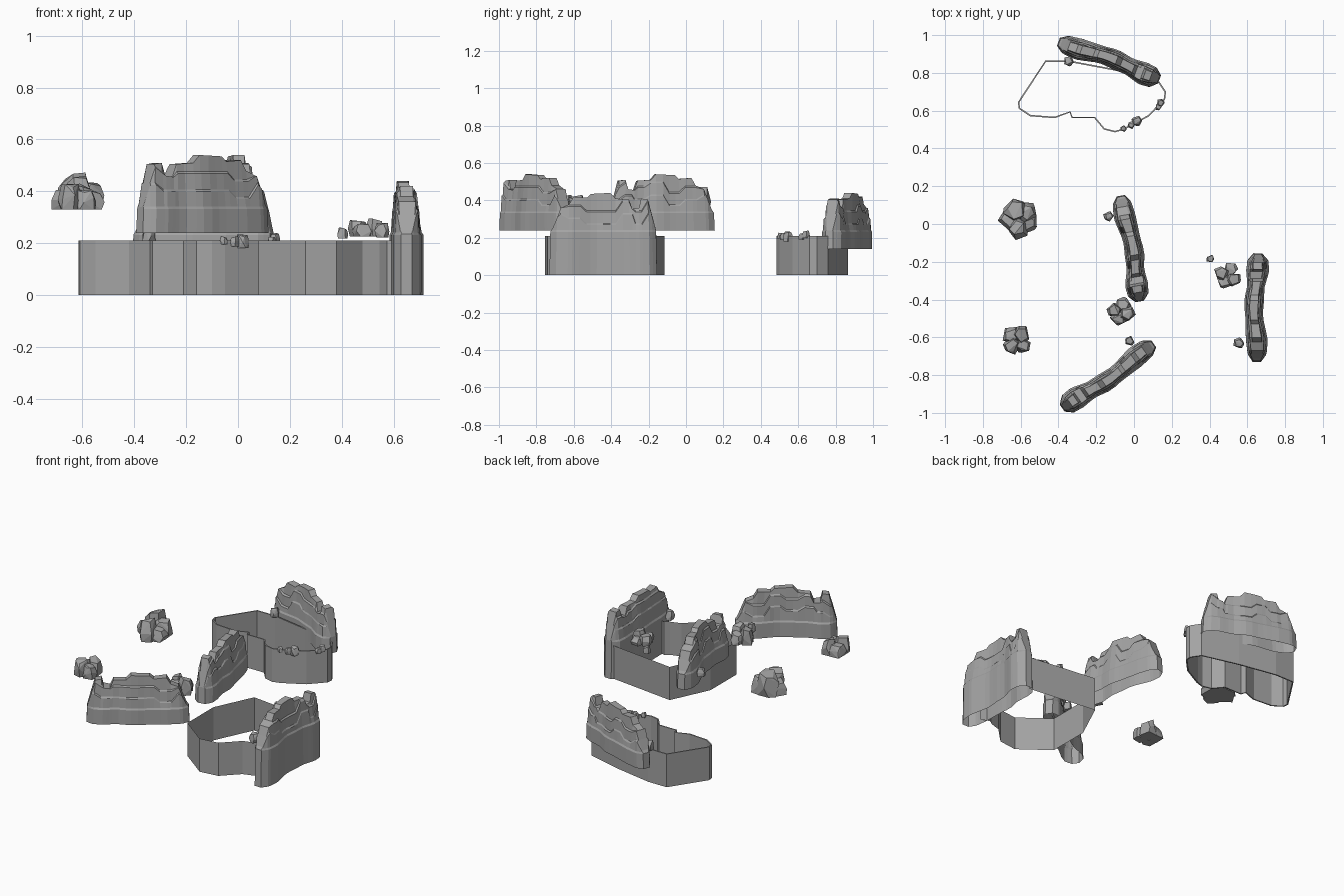
import bpy, bmesh, math, random
from mathutils import Vector

cube = bpy.data.objects.get("Cube")
if cube:
    bpy.data.objects.remove(cube, do_unlink=True)

stone = bpy.data.materials.new("grey_stone")
stone.use_nodes = True
stone.diffuse_color = (0.37, 0.37, 0.37, 1)
stone.node_tree.nodes["Principled BSDF"].inputs["Base Color"].default_value = stone.diffuse_color


def finish(bm, name):
    mesh = bpy.data.meshes.new(name)
    bm.to_mesh(mesh)
    bm.free()
    mesh.materials.append(stone)
    ob = bpy.data.objects.new(name, mesh)
    bpy.context.collection.objects.link(ob)
    return ob


def lerp_profile(points, t):
    for (a, va), (b, vb) in zip(points, points[1:]):
        if t <= b:
            return va + (vb - va) * (t - a) / (b - a)
    return points[-1][1]


# Crest height and half width along a cliff, from the pinnacle end
CREST = [(0, .10), (.035, .19), (.065, .265), (.13, .27), (.155, .22), (.22, .215),
         (.25, .265), (.38, .27), (.43, .30), (.62, .295), (.66, .275), (.79, .28),
         (.83, .24), (.91, .22), (.94, .17), (.98, .11), (1, .095)]
WIDTH = [(0, .022), (.06, .055), (.16, .061), (.3, .046), (.45, .053), (.58, .046),
         (.8, .058), (.93, .05), (1, .022)]
# Terraced half section: share of the half width, height
TERRACES = [(1, 0), (1, .092), (.89, .102), (.81, .16), (.71, .168),
            (.64, .228), (.50, .236), (.42, .30)]


def cliff(name, start, end, base, skirt=0, seed=1):
    """Long cliff with an upright skirt, stepped sides and an uneven crest."""
    rng = random.Random(seed)
    a, b = Vector(start), Vector(end)
    along = (b - a).normalized()
    side = Vector((-along.y, along.x))
    stations = sorted({t for t, _ in CREST} | {.19, .31, .5, .56, .72})
    last = len(TERRACES) - 1
    bm = bmesh.new()
    rows = []
    steps = (0, 0)
    for n, t in enumerate(stations):
        width, crest = lerp_profile(WIDTH, t), lerp_profile(CREST, t)
        bow = -.012 * math.sin(t * math.pi) + .006 * math.sin(t * 3 * math.pi)
        if n % 3 == 0:
            # terraces shift up or down in blocks
            steps = (rng.choice((-.03, 0, .025)), rng.choice((-.03, 0, .025)))
        section = []
        for sign, step in ((1, steps[0]), (-1, steps[1])):
            half = []
            for i, (share, z) in enumerate(TERRACES):
                if i > 2:
                    z += step
                    share *= rng.uniform(.95, 1.07)
                z = crest if i == last else min(z, crest)
                pos = a.lerp(b, t) + side * (sign * share * width + bow)
                pos += along * ((.5 - t) * z * .10)
                half.append(bm.verts.new((pos.x, pos.y, base + z if z > 0 else base - skirt)))
            section += half if sign > 0 else half[::-1]
        rows.append(section)
    for r, s in zip(rows, rows[1:]):
        for i in range(len(r) - 1):
            bm.faces.new((r[i], s[i], s[i + 1], r[i + 1]))
    for r in (rows[0], rows[-1]):
        for i in range(last):
            bm.faces.new((r[i], r[i + 1], r[-2 - i], r[-1 - i]))
    bmesh.ops.remove_doubles(bm, verts=bm.verts, dist=.0005)
    bmesh.ops.recalc_face_normals(bm, faces=bm.faces)
    finish(bm, name)


def fence(name, outline, height, closed=True, thickness=0):
    """Upright sheet following an outline."""
    bm = bmesh.new()
    low = [bm.verts.new((x, y, 0)) for x, y in outline]
    high = [bm.verts.new((x, y, height)) for x, y in outline]
    for i in range(len(low) if closed else len(low) - 1):
        j = (i + 1) % len(low)
        bm.faces.new((low[i], low[j], high[j], high[i]))
    bmesh.ops.recalc_face_normals(bm, faces=bm.faces)
    ob = finish(bm, name)
    if thickness:
        ob.modifiers.new("thickness", 'SOLIDIFY').thickness = thickness


def add_block(bm, x, y, z, radius, height, rng, turn=0):
    """Chipped block: an irregular frustum wrapped in a convex hull."""
    verts = []
    for level, scale in ((0, .95), (.5, 1), (.93, .72)):
        for k in range(5):
            ang = turn + k * math.tau / 5 + rng.uniform(-.3, .3)
            r = radius * scale * rng.uniform(.85, 1.15)
            lift = rng.uniform(-.18, .07) * height if level else 0
            verts.append(bm.verts.new((x + r * math.cos(ang), y + r * math.sin(ang),
                                       z + level * height + lift)))
    hull = bmesh.ops.convex_hull(bm, input=verts)
    loose = [v for v in hull["geom_interior"] if isinstance(v, bmesh.types.BMVert)]
    bmesh.ops.delete(bm, geom=loose, context='VERTS')


def boulder_pile(name, x, y, z, size, heights, seed):
    """Broad blocks crowded around the middle, one for each height."""
    rng = random.Random(seed)
    bm = bmesh.new()
    for k, height in enumerate(heights):
        ang = k * math.tau / len(heights) + seed
        add_block(bm, x + size * .5 * math.cos(ang), y + size * .5 * math.sin(ang), z,
                  size * rng.uniform(.5, .62), height, rng, ang)
    finish(bm, name)


# Four cliffs
cliff("front_cliff", (-.38, -.975), (.105, -.635), .24, seed=3)
cliff("left_cliff", (.655, -.155), (.65, -.73), .14, skirt=.14, seed=5)
cliff("middle_cliff", (.03, -.41), (-.07, .15), .24, seed=8)
cliff("back_cliff", (.135, .765), (-.40, .965), .14, seed=11)

# Two enclosures
fence("back_enclosure", [(-.47, .865), (-.615, .645), (-.61, .61), (-.55, .57), (-.42, .56),
                         (-.34, .59), (-.33, .56), (-.21, .56), (-.16, .5), (-.1, .485),
                         (-.05, .5), (.08, .57), (.165, .66), (.17, .7), (.13, .76),
                         (-.1, .82), (-.34, .865)], .21, thickness=.008)
fence("left_enclosure", [(.63, -.62), (.575, -.6), (.545, -.62), (.48, -.64), (.38, -.74),
                         (.26, -.755), (.08, -.62), (.08, -.36), (.195, -.115), (.64, -.17)],
      .21, closed=False)

# Boulder piles
boulder_pile("large_boulders", -.605, .03, .33, .10, (.15, .09, .13, .08, .12), 2)
boulder_pile("side_boulders", -.62, -.615, .33, .083, (.11, .08, .10, .07), 4)
boulder_pile("middle_boulders", -.07, -.465, .31, .072, (.11, .07, .10, .08), 6)
boulder_pile("left_boulders", .495, -.275, .225, .073, (.075, .05, .07, .04), 9)

# Loose stones
STONES = [(-.345, .86, .235, .028), (.555, -.63, .25, .028), (-.025, -.62, .33, .027),
          (-.135, .04, .33, .027), (-.055, .505, .212, .017), (-.015, .525, .208, .02),
          (.015, .545, .208, .027), (.13, .62, .21, .018), (.14, .64, .222, .022),
          (.405, -.185, .24, .022)]
for x, y, z, r in STONES:
    bm = bmesh.new()
    add_block(bm, x, y, z - r, r, r * 2, random.Random(int(x * 100) + 50))
    finish(bm, "loose_stone")
